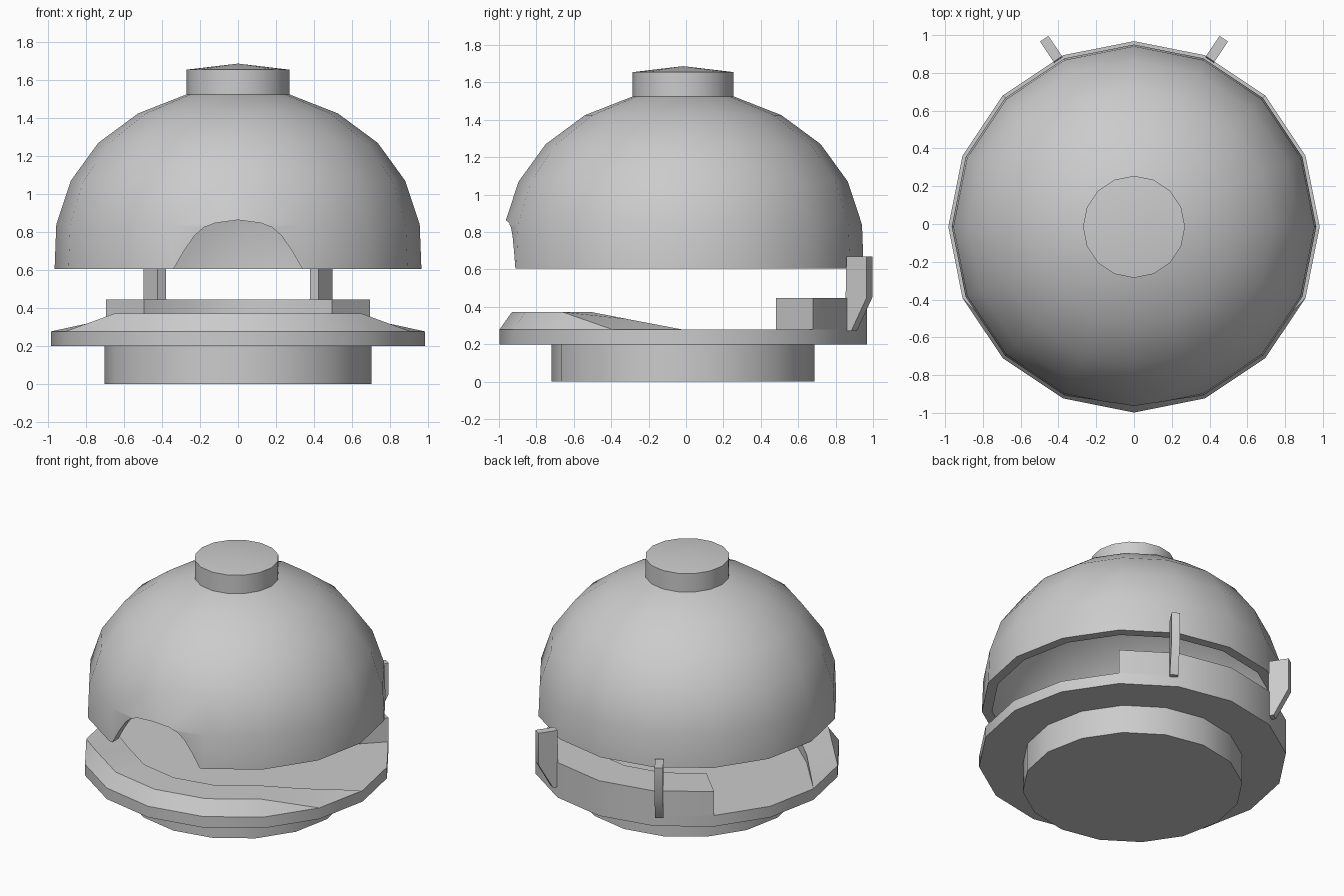
import bpy, bmesh
from math import cos, sin, radians
from mathutils import Vector

if "Cube" in bpy.data.objects:
    bpy.data.objects.remove(bpy.data.objects["Cube"])

CY = -0.015          # common axis of the round parts
N = 16


def polar(r, deg, z):
    a = radians(deg)
    return Vector((r * cos(a), CY + r * sin(a), z))


def shade(me, angle=35):
    for p in me.polygons:
        p.use_smooth = True
    me.set_sharp_from_angle(angle=radians(angle))


def finish(bm, name):
    bmesh.ops.remove_doubles(bm, verts=bm.verts, dist=0.0005)
    bmesh.ops.recalc_face_normals(bm, faces=bm.faces)
    me = bpy.data.meshes.new(name)
    bm.to_mesh(me)
    bm.free()
    ob = bpy.data.objects.new(name, me)
    bpy.context.collection.objects.link(ob)
    shade(me)
    return ob


def lathe(name, profile):
    """16-sided revolution of (radius, z) points."""
    bm = bmesh.new()
    rings = []
    for r, z in profile:
        if r == 0:
            rings.append([bm.verts.new((0, CY, z))] * N)
        else:
            rings.append([bm.verts.new(polar(r, i * 360 / N, z)) for i in range(N)])
    for a, b in zip(rings, rings[1:]):
        for i in range(N):
            j = (i + 1) % N
            vs = list(dict.fromkeys([a[i], a[j], b[j], b[i]]))
            if len(vs) > 2:
                bm.faces.new(vs)
    return finish(bm, name)


def loft(name, sections):
    """Solid through matching cross-sections, capped at both ends."""
    bm = bmesh.new()
    rows = [[bm.verts.new(p) for p in s] for s in sections]
    k = len(rows[0])
    for a, b in zip(rows, rows[1:]):
        for i in range(k):
            j = (i + 1) % k
            bm.faces.new((a[i], a[j], b[j], b[i]))
    bm.faces.new(rows[0])
    bm.faces.new(rows[-1])
    return finish(bm, name)


# foot and tray
lathe("foot", [(0, 0), (0.703, 0), (0.703, 0.21), (0, 0.21)])
lathe("tray", [(0, 0.2), (0.983, 0.2), (0.983, 0.278), (0, 0.278)])


# raised front ledge, tapering out along both sides of the tray
def ledge_section(deg):
    off = abs(deg + 90)
    if off > 80:
        pts = [(0.983, 0.278)] * 4
    elif off > 60:
        pts = [(0.983, 0.278), (0.983, 0.278), (0.78, 0.335), (0.78, 0.278)]
    else:
        pts = [(0.983, 0.278), (0.915, 0.373), (0.7, 0.373), (0.7, 0.278)]
    return [polar(r, deg, z) for r, z in pts]


loft("front_ledge", [ledge_section(-180 + i * 22.5) for i in range(9)])

# curved block at the back of the tray
block = [(0.983, 0.278), (0.983, 0.447), (0.7, 0.447), (0.7, 0.278)]
loft("back_block", [[polar(r, 45 + i * 22.5, z) for r, z in block] for i in range(5)])

# two hinge brackets
for s, side in ((1, "right"), (-1, "left")):
    d = Vector((0.556 * s, 0.831, 0))
    t = Vector((-0.831 * s, 0.556, 0)) * 0.027
    o = Vector((0.403 * s, 0.873, 0))
    prof = [(-0.01, 0.27), (0, 0.67), (0.13, 0.67), (0.13, 0.45), (0.03, 0.27)]
    loft("hinge_bracket_" + side,
         [[o + d * u + Vector((0, 0, z)) + t * k for u, z in prof] for k in (-1, 1)])

# hollow dome
outer = [(0.965, 0.605), (0.956, 0.84), (0.88, 1.07), (0.735, 1.27),
         (0.525, 1.425), (0.27, 1.525), (0, 1.56)]
inner = [(0, 1.49), (0.25, 1.46), (0.485, 1.365), (0.68, 1.225),
         (0.82, 1.04), (0.894, 0.83), (0.9, 0.605)]
dome = lathe("dome", outer + inner + [outer[0]])
# arched doorway cut through the front of the dome
half = [(0.38, 0.54), (0.34, 0.605), (0.285, 0.70), (0.23, 0.78), (0.18, 0.825), (0.12, 0.848)]
arch = half + [(0, 0.864)] + [(-x, z) for x, z in reversed(half)]
cutter = loft("arch_cutter", [[Vector((x, y, z)) for x, z in arch] for y in (-1.2, -0.5)])
cutter.hide_render = True
mod = dome.modifiers.new("doorway", 'BOOLEAN')
mod.operation = 'DIFFERENCE'
mod.solver = 'EXACT'
mod.object = cutter
dg = bpy.context.evaluated_depsgraph_get()
dome_mesh = bpy.data.meshes.new_from_object(dome.evaluated_get(dg))
dome.modifiers.clear()
dome.data = dome_mesh
bpy.data.objects.remove(cutter)
shade(dome.data)

# chimney with a shallow pointed cap
lathe("chimney", [(0, 1.5), (0.27, 1.5), (0.27, 1.655), (0, 1.687)])
